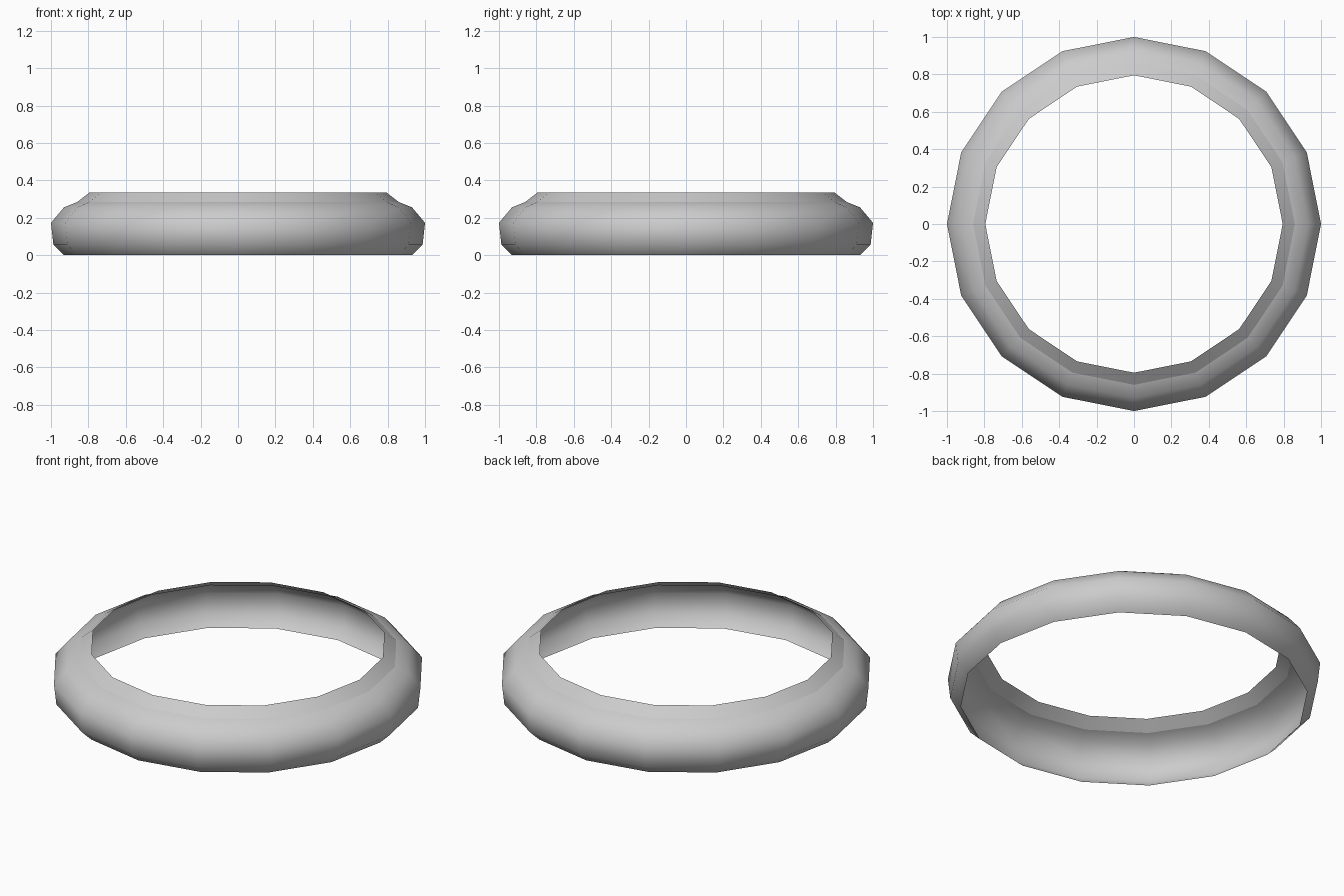
import bpy, bmesh
from math import cos, sin, tau

if "Cube" in bpy.data.objects:
    bpy.data.objects.remove(bpy.data.objects["Cube"])

SIDES = 16
# Ring cross-section (radius, height), bottom edge to top rim; open thin shell
PROFILE = [(0.93, 0.0), (0.987, 0.055), (1.0, 0.173),
           (0.93, 0.256), (0.86, 0.284), (0.795, 0.334)]
LIP = 4  # profile index where the top lip starts, kept as a crisp edge

bm = bmesh.new()
rings = [[bm.verts.new((r * cos(tau * i / SIDES), r * sin(tau * i / SIDES), z))
          for i in range(SIDES)] for r, z in PROFILE]

# Bands between neighbouring loops
for low, high in zip(rings, rings[1:]):
    for i in range(SIDES):
        j = (i + 1) % SIDES
        bm.faces.new((low[i], low[j], high[j], high[i])).smooth = True

# Crisp edge below the lip
for i in range(SIDES):
    bm.edges.get((rings[LIP][i], rings[LIP][(i + 1) % SIDES])).smooth = False

mesh = bpy.data.meshes.new("ring_shell")
bm.to_mesh(mesh)
bm.free()
ring = bpy.data.objects.new("ring_shell", mesh)
bpy.context.collection.objects.link(ring)
